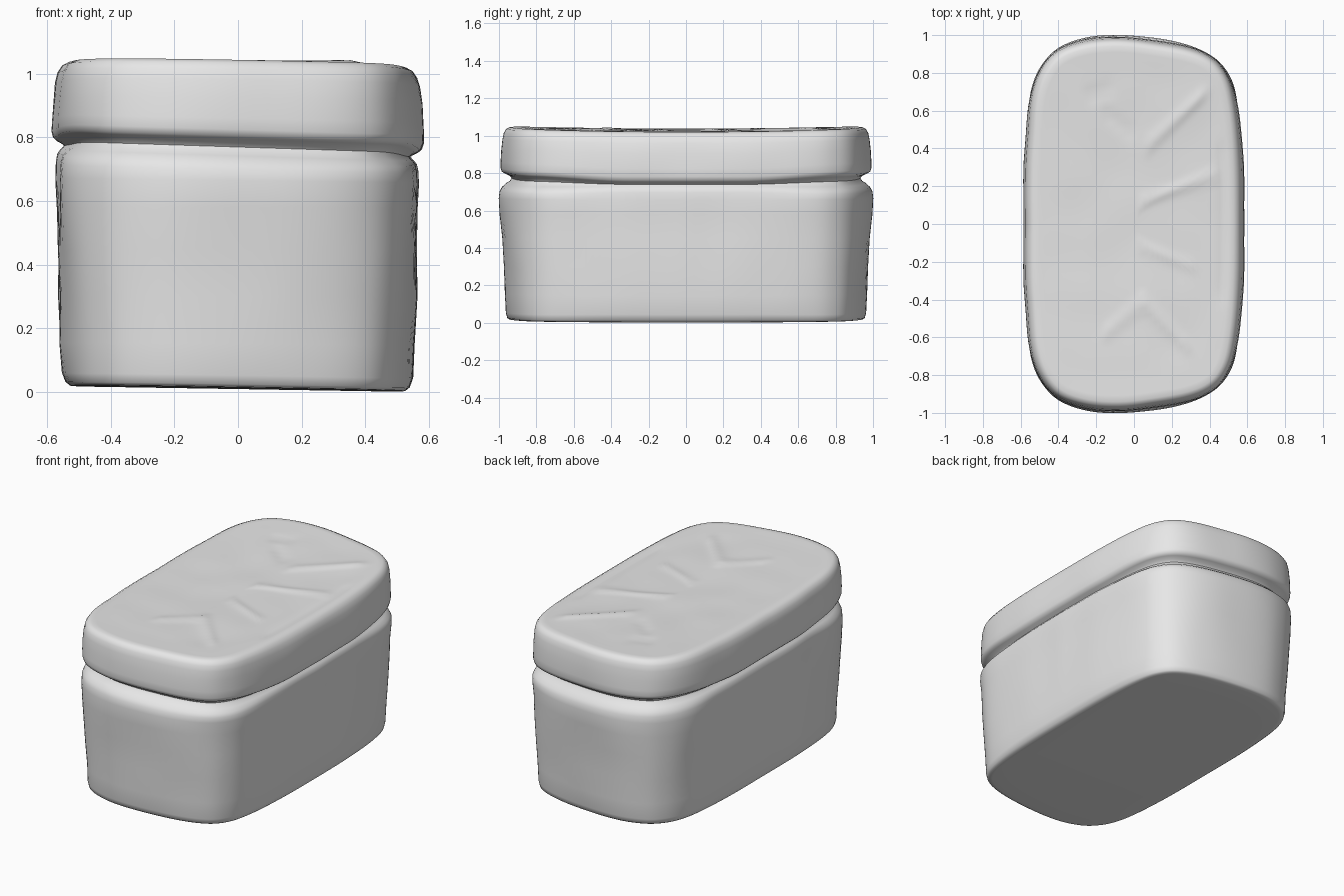
import bpy, bmesh, math
from mathutils import Vector, noise

if "Cube" in bpy.data.objects:
    bpy.data.objects.remove(bpy.data.objects["Cube"])

SEG = 160  # points around each ring

# Half outline seen from above (y >= 0), mirrored for the other half
HALF = [(0.585, 0), (0.58, 0.35), (0.555, 0.62), (0.505, 0.79), (0.4, 0.9), (0.2, 0.968),
        (-0.1, 1.0), (-0.3, 0.978), (-0.45, 0.895), (-0.545, 0.72), (-0.583, 0.4), (-0.587, 0)]
LOOP = HALF + [(x, -y) for x, y in HALF[-2:0:-1]]

# Profiles: (inset at sides, inset at ends, z at sides, z at ends)
BODY = [(0.085, 0.075, 0.012, 0.012), (0.06, 0.055, 0.014, 0.014), (0.045, 0.044, 0.026, 0.022),
        (0.034, 0.037, 0.055, 0.05), (0.028, 0.032, 0.15, 0.15), (0.024, 0.025, 0.3, 0.3),
        (0.021, 0.015, 0.45, 0.45), (0.019, 0.006, 0.58, 0.58), (0.018, 0.0, 0.66, 0.665),
        (0.02, 0.003, 0.71, 0.7), (0.024, 0.014, 0.733, 0.722), (0.033, 0.036, 0.745, 0.742),
        (0.04, 0.056, 0.752, 0.755), (0.043, 0.065, 0.757, 0.77)]
LID = [(0.043, 0.065, 0.757, 0.77), (0.036, 0.055, 0.762, 0.783), (0.02, 0.03, 0.77, 0.795),
       (0.007, 0.013, 0.781, 0.805), (0.001, 0.007, 0.8, 0.825), (0.002, 0.008, 0.84, 0.86),
       (0.008, 0.012, 0.91, 0.92), (0.014, 0.018, 0.965, 0.97), (0.022, 0.025, 0.995, 1.0),
       (0.036, 0.038, 1.017, 1.02), (0.056, 0.058, 1.028, 1.03), (0.085, 0.09, 1.03, 1.03)]

# Creases on the lid top: start, end, height
CREASES = [((0.08, 0.42), (0.36, 0.68), 0.009), ((0.05, 0.12), (0.42, 0.26), 0.008),
           ((0.06, -0.42), (0.28, -0.65), 0.009), ((-0.14, -0.57), (0.04, -0.42), 0.007),
           ((0.04, -0.12), (0.3, -0.22), 0.006), ((-0.14, 0.58), (-0.02, 0.48), -0.006),
           ((0.475, -0.38), (0.48, 0.4), -0.006), ((-0.23, 0.68), (-0.13, 0.72), -0.006)]


def spline(pts, t):
    """Closed Catmull-Rom curve, t in 0..1."""
    n = len(pts)
    f = t * n
    i = int(f)
    u = f - i
    a, b, c, d = (Vector(pts[(i + k) % n]) for k in (-1, 0, 1, 2))
    return 0.5 * (2 * b + (c - a) * u + (2 * a - 5 * b + 4 * c - d) * u * u
                  + (3 * b - a - 3 * c + d) * u ** 3)


def smooth(a, b, v):
    t = min(1, max(0, (v - a) / (b - a)))
    return t * t * (3 - 2 * t)


OUT = []
for k in range(SEG):
    p = spline(LOOP, k / SEG)
    tan = spline(LOOP, ((k + 0.5) / SEG) % 1) - spline(LOOP, ((k - 0.5) / SEG) % 1)
    OUT.append((p, Vector((tan.y, -tan.x)).normalized()))


def ring(prof):
    """One hand-modelled, slightly wobbly ring."""
    ds, de, zs, ze = prof
    pts = []
    for p, n in OUT:
        e = smooth(0.3, 0.85, abs(p.y))
        z = zs + (ze - zs) * e
        wob = noise.noise(Vector((p.x * 3.5, abs(p.y) * 3.5, z * 5))) * 0.007
        q = p - n * (ds + (de - ds) * e + wob * smooth(0.02, 0.2, z))
        z += lean(q, z)
        pts.append((q.x, q.y, z))
    return pts


def lean(q, z):
    """Sagging base, tilted groove and raised lid ends."""
    base = (-0.009 * q.x / 0.55 + 0.006 * (q.y * q.y - 0.5)) * (1 - smooth(0, 0.3, z))
    seam = -0.018 * q.x / 0.55 * smooth(0.6, 0.76, z) * (1 - smooth(0.8, 0.95, z))
    top = (0.016 * q.y * q.y - 0.008 * q.x / 0.5) * smooth(0.85, 1.02, z)
    return base + seam + top


def crease(x, y):
    h = 0
    p = Vector((x, y))
    for a, b, amp in CREASES:
        a, b = Vector(a), Vector(b)
        t = (p - a).dot(b - a) / (b - a).length_squared
        d = (p - (a + (b - a) * min(1, max(0, t)))).length
        h += amp * math.exp(-(d / 0.028) ** 2)
    return h


def cap_rings(prof, top):
    """Concentric rings that close the lid top or the base."""
    edge = ring(prof)
    rings = []
    steps = 22 if top else 6
    for s in range(1, steps):
        f = 1 - s / steps
        pts = []
        for x, y, _ in edge:
            q = Vector((x * f, y * f))
            z = prof[2] + lean(q, prof[2])
            if top:
                z += crease(q.x, q.y) + 0.005 * noise.noise(Vector((q.x * 4, q.y * 4, 3))) * smooth(0, 0.2, 1 - f)
            pts.append((q.x, q.y, z))
        rings.append(pts)
    return rings


def loft(name, rings, mat, close_last):
    bm = bmesh.new()
    rows = [[bm.verts.new(c) for c in r] for r in rings]
    for a, b in zip(rows, rows[1:]):
        for i in range(SEG):
            j = (i + 1) % SEG
            bm.faces.new((a[i], a[j], b[j], b[i]))
    end = rows[-1] if close_last else rows[0]
    mid = bm.verts.new(sum((v.co for v in end), Vector()) / SEG)
    for i in range(SEG):
        j = (i + 1) % SEG
        bm.faces.new((end[i], end[j], mid) if close_last else (end[j], end[i], mid))
    me = bpy.data.meshes.new(name)
    bm.to_mesh(me)
    bm.free()
    me.materials.append(mat)
    me.shade_smooth()
    ob = bpy.data.objects.new(name, me)
    bpy.context.collection.objects.link(ob)
    return ob


grey = bpy.data.materials.new("plain grey")
grey.diffuse_color = (0.8, 0.8, 0.8, 1)
grey.use_nodes = True
grey.node_tree.nodes["Principled BSDF"].inputs["Base Color"].default_value = grey.diffuse_color

# Box body, from the base centre up to the bottom of the groove
loft("box_body", cap_rings(BODY[0], False)[::-1] + [ring(p) for p in BODY], grey, False)

# Lid, from the groove up and over the creased top
loft("box_lid", [ring(p) for p in LID] + cap_rings(LID[-1], True), grey, True)
